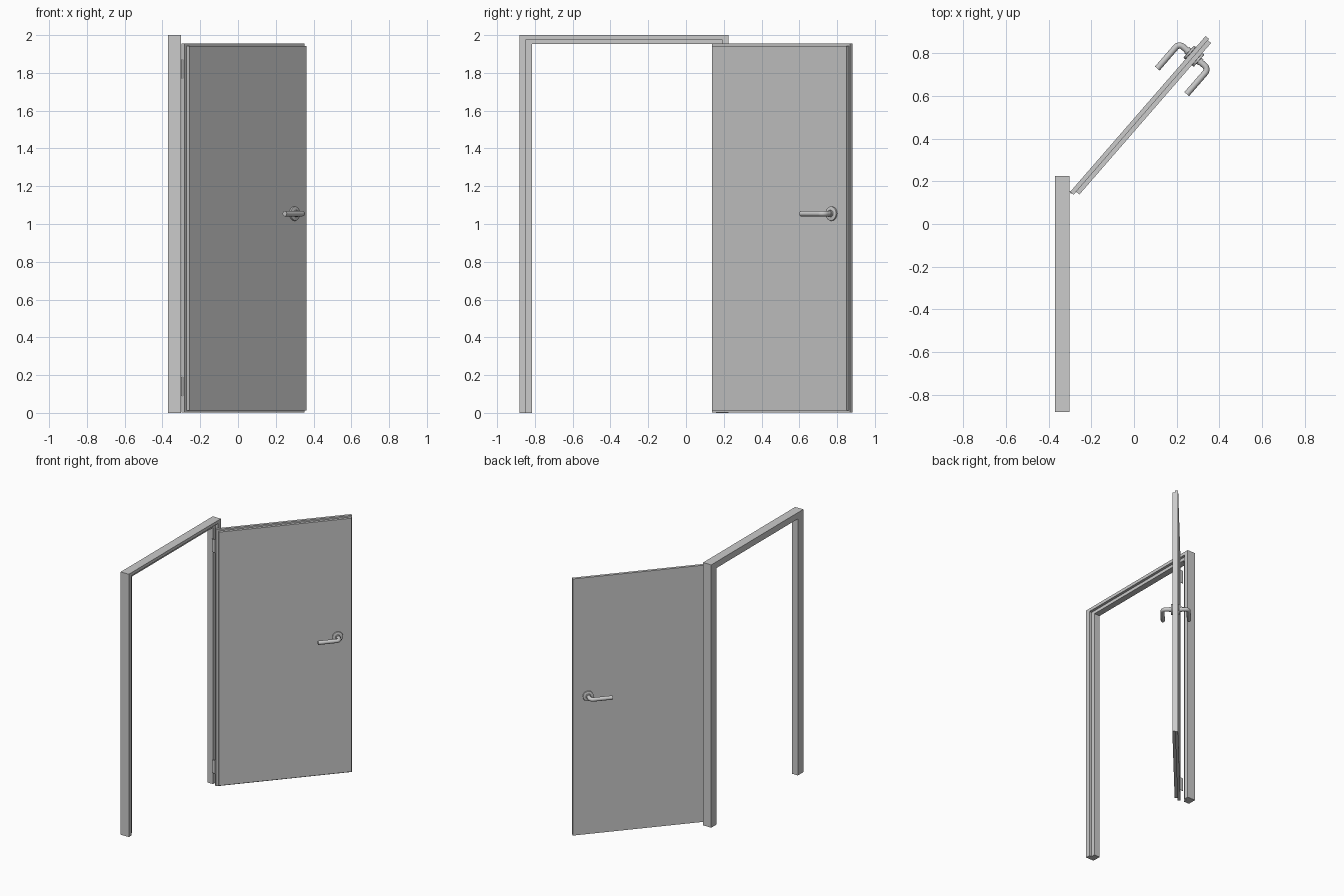
import bpy, bmesh
from math import radians, sin, cos, pi
from mathutils import Matrix

if "Cube" in bpy.data.objects:
    bpy.data.objects.remove(bpy.data.objects["Cube"])

# Leaf space: x runs along the open door, y points to its back face
LEAF = Matrix.Rotation(radians(49), 4, 'Z')
FRONT, SEAM, BACK = 0.284, 0.304, 0.325   # leaf face depths
HANDLE_U, HANDLE_Z = 0.778, 1.055


def finish(name, bm, matrix=Matrix(), smooth=False):
    bmesh.ops.recalc_face_normals(bm, faces=bm.faces)
    mesh = bpy.data.meshes.new(name)
    bm.to_mesh(mesh)
    bm.free()
    ob = bpy.data.objects.new(name, mesh)
    ob.matrix_world = matrix
    bpy.context.collection.objects.link(ob)
    if smooth:
        shade(ob)
    return ob


def shade(ob):
    bpy.ops.object.select_all(action='DESELECT')
    ob.select_set(True)
    bpy.context.view_layer.objects.active = ob
    bpy.ops.object.shade_smooth_by_angle(angle=radians(35))


def box(name, lo, hi, matrix=Matrix()):
    bm = bmesh.new()
    size = [b - a for a, b in zip(lo, hi)]
    mid = [(a + b) / 2 for a, b in zip(lo, hi)]
    bmesh.ops.create_cube(bm, size=1, matrix=Matrix.Translation(mid) @ Matrix.Diagonal((*size, 1)))
    return finish(name, bm, matrix)


def cylinder(name, center, r, depth, rot=Matrix(), matrix=Matrix(), bevel=0):
    bm = bmesh.new()
    bmesh.ops.create_cone(bm, cap_ends=True, segments=32, radius1=r, radius2=r, depth=depth,
                          matrix=Matrix.Translation(center) @ rot)
    if bevel:
        rims = [e for e in bm.edges if any(len(f.verts) > 4 for f in e.link_faces)]
        bmesh.ops.bevel(bm, geom=rims, offset=bevel, segments=2, profile=0.5, affect='EDGES')
    return finish(name, bm, matrix, True)


# Rebated frame: stepped cross-section swept round the three sides
# profile: (x, inward step 0..2)
Y0, Y1, TOP = -0.882, 0.225, 2.0
SIDE, HEAD = (0, 0.035, 0.066), (0, 0.024, 0.048)
profile = [(-0.37, 0), (-0.302, 0), (-0.302, 1), (-0.322, 1), (-0.322, 2), (-0.37, 2)]
bm = bmesh.new()
rings = []
for station in range(4):
    ring = []
    for x, k in profile:
        y = Y0 + SIDE[k] if station < 2 else Y1 - SIDE[k]
        z = TOP - HEAD[k] if station in (1, 2) else 0
        ring.append(bm.verts.new((x, y, z)))
    rings.append(ring)
n = len(profile)
for a, b in zip(rings, rings[1:]):
    for i in range(n):
        bm.faces.new((a[i], a[(i + 1) % n], b[(i + 1) % n], b[i]))
bm.faces.new(rings[0])
bm.faces.new(rings[-1])
finish("door_frame", bm)

# Door leaf: inset front layer and larger overlapping back layer
box("leaf_front_layer", (-0.064, FRONT, 0.013), (0.878, SEAM, 1.943), LEAF)
box("leaf_back_layer", (-0.082, SEAM, 0.002), (0.886, BACK, 1.955), LEAF)

# Hinges: knuckle with a small plate on the jamb
for label, z in (("lower", 0.14), ("upper", 1.82)):
    cylinder(label + "_hinge_knuckle", (-0.294, 0.149, z), 0.006, 0.1)
    box(label + "_hinge_plate", (-0.323, 0.149, z - 0.05), (-0.294, 0.152, z + 0.05))

# Lever handles on both faces
turn = Matrix.Rotation(pi / 2, 4, 'X')
for label, face, s in (("front", FRONT, -1), ("back", BACK, 1)):
    cylinder(label + "_rosette", (HANDLE_U, face + s * 0.006, HANDLE_Z), 0.038, 0.012,
             turn, LEAF, 0.003)
    cylinder(label + "_collar", (HANDLE_U, face + s * 0.016, HANDLE_Z), 0.018, 0.016, turn, LEAF)
    reach, bend = 0.071, 0.024
    path = [(HANDLE_U, face)]
    for i in range(9):
        t = pi / 2 * i / 8
        path.append((HANDLE_U - bend + bend * cos(t), face + s * (reach - bend + bend * sin(t))))
    path.append((0.622, face + s * reach))
    curve = bpy.data.curves.new(label + "_lever", 'CURVE')
    curve.dimensions = '3D'
    curve.bevel_depth = 0.0145
    curve.bevel_resolution = 6
    curve.use_fill_caps = True
    spline = curve.splines.new('POLY')
    spline.points.add(len(path) - 1)
    for p, (u, w) in zip(spline.points, path):
        p.co = (u, w, HANDLE_Z, 1)
    lever = bpy.data.objects.new(label + "_lever", curve)
    lever.matrix_world = LEAF
    bpy.context.collection.objects.link(lever)
    bpy.ops.object.select_all(action='DESELECT')
    lever.select_set(True)
    bpy.context.view_layer.objects.active = lever
    bpy.ops.object.convert(target='MESH')
    shade(bpy.context.view_layer.objects.active)
